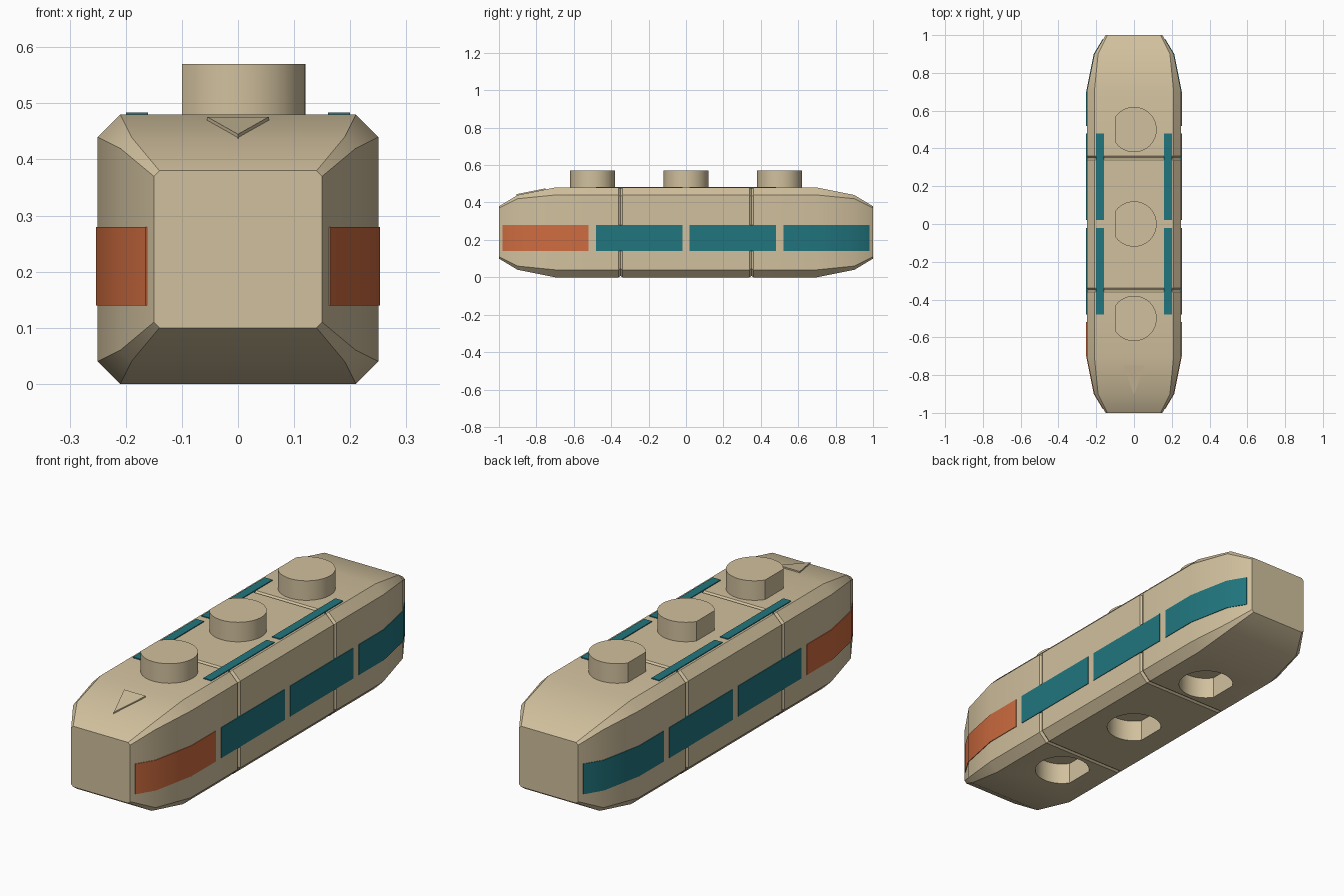
import bpy, bmesh, math

if "Cube" in bpy.data.objects:
    bpy.data.objects.remove(bpy.data.objects["Cube"])


def material(name, color):
    m = bpy.data.materials.new(name)
    m.diffuse_color = (*color, 1)
    m.use_nodes = True
    m.node_tree.nodes["Principled BSDF"].inputs["Base Color"].default_value = m.diffuse_color
    return m


CREAM = material("cream", (0.64, 0.53, 0.34))
TEAL = material("teal", (0.015, 0.18, 0.21))
ORANGE = material("orange", (0.62, 0.15, 0.05))


def loft(name, rings, mat):
    """Closed solid through rings that share a point count."""
    bm = bmesh.new()
    loops = [[bm.verts.new(p) for p in r] for r in rings]
    n = len(loops[0])
    for a, b in zip(loops, loops[1:]):
        for i in range(n):
            j = (i + 1) % n
            bm.faces.new((a[i], a[j], b[j], b[i]))
    bm.faces.new(loops[0])
    bm.faces.new(loops[-1])
    bmesh.ops.recalc_face_normals(bm, faces=bm.faces)
    mesh = bpy.data.meshes.new(name)
    bm.to_mesh(mesh)
    bm.free()
    ob = bpy.data.objects.new(name, mesh)
    bpy.context.collection.objects.link(ob)
    mesh.materials.append(mat)
    return ob


def activate(ob):
    bpy.ops.object.select_all(action='DESELECT')
    ob.select_set(True)
    bpy.context.view_layer.objects.active = ob


def smooth(ob):
    activate(ob)
    bpy.ops.object.shade_smooth_by_angle(angle=math.radians(30))


def section(y, w, z0, z1, c):
    """Rectangle with chamfered corners."""
    return [(x, y, z) for x, z in (
        (w - c, z0), (w, z0 + c), (w, z1 - c), (w - c, z1),
        (c - w, z1), (-w, z1 - c), (-w, z0 + c), (c - w, z0))]


def d_ring(y, z, r, flat):
    """Circle cut flat on the -x side."""
    a = math.acos(-flat / r)
    n = 48
    return [(r * math.cos(t), y + r * math.sin(t), z)
            for t in (-a + 2 * a * i / n for i in range(n + 1))]


# Body with tapered ends and two panel grooves
half = [(0.34, 0.25, 0, 0.48, 0.04), (0.35, 0.243, 0.007, 0.473, 0.04),
        (0.36, 0.25, 0, 0.48, 0.04), (0.7, 0.25, 0, 0.48, 0.04),
        (0.9, 0.21, 0.04, 0.44, 0.02), (1.0, 0.15, 0.10, 0.38, 0.01)]
rings = [section(-s[0], *s[1:]) for s in reversed(half)]
rings += [section(*s) for s in half]
body = loft("body", rings, CREAM)

# Sockets cut into the underside
for y in (-0.5, 0, 0.5):
    cutter = loft("socket_cutter", [d_ring(y, -0.1, 0.12, 0.1),
                                    d_ring(y, 0.1, 0.12, 0.1)], CREAM)
    cutter.hide_render = True
    mod = body.modifiers.new("socket", 'BOOLEAN')
    mod.operation = 'DIFFERENCE'
    mod.solver = 'EXACT'
    mod.object = cutter
    activate(body)
    bpy.ops.object.modifier_apply(modifier=mod.name)
    bpy.data.objects.remove(cutter)
smooth(body)

# Studs on the roof
for y in (-0.5, 0, 0.5):
    smooth(loft("roof_stud", [d_ring(y, 0.47, 0.12, 0.1),
                              d_ring(y, 0.57, 0.12, 0.1)], CREAM))


def half_width(y):
    y = abs(y)
    if y <= 0.7:
        return 0.25
    if y <= 0.9:
        return 0.25 - 0.2 * (y - 0.7)
    return 0.21 - 0.6 * (y - 0.9)


# Side windows and doors that follow the taper
for side in (-1, 1):
    for y0 in (-0.98, -0.48, 0.02, 0.52):
        y1 = y0 + 0.46
        ys = [y0] + [k for k in (-0.9, -0.7, 0.7, 0.9) if y0 < k < y1] + [y1]
        strip = []
        for y in ys:
            w = half_width(y)
            xo, xi = side * (w + 0.003), side * (w - 0.008)
            strip.append([(xi, y, 0.14), (xo, y, 0.14),
                          (xo, y, 0.28), (xi, y, 0.28)])
        front = y0 < -0.9
        smooth(loft("front_side_panel" if front else "side_window", strip,
                    ORANGE if front else TEAL))

# Narrow roof strips
for xc in (-0.18, 0.18):
    for y0 in (-0.48, 0.02):
        loft("roof_strip", [[(xc - 0.02, y, 0.475), (xc + 0.02, y, 0.475),
                             (xc + 0.02, y, 0.484), (xc - 0.02, y, 0.484)]
                            for y in (y0, y0 + 0.46)], TEAL)

# Direction arrow raised on the front slope
tri = [(-0.055, -0.75, 0.47), (0.055, -0.75, 0.47), (0, -0.905, 0.439)]
loft("direction_arrow", [[(x, y, z + d) for x, y, z in tri]
                         for d in (-0.006, 0.006)], CREAM)
